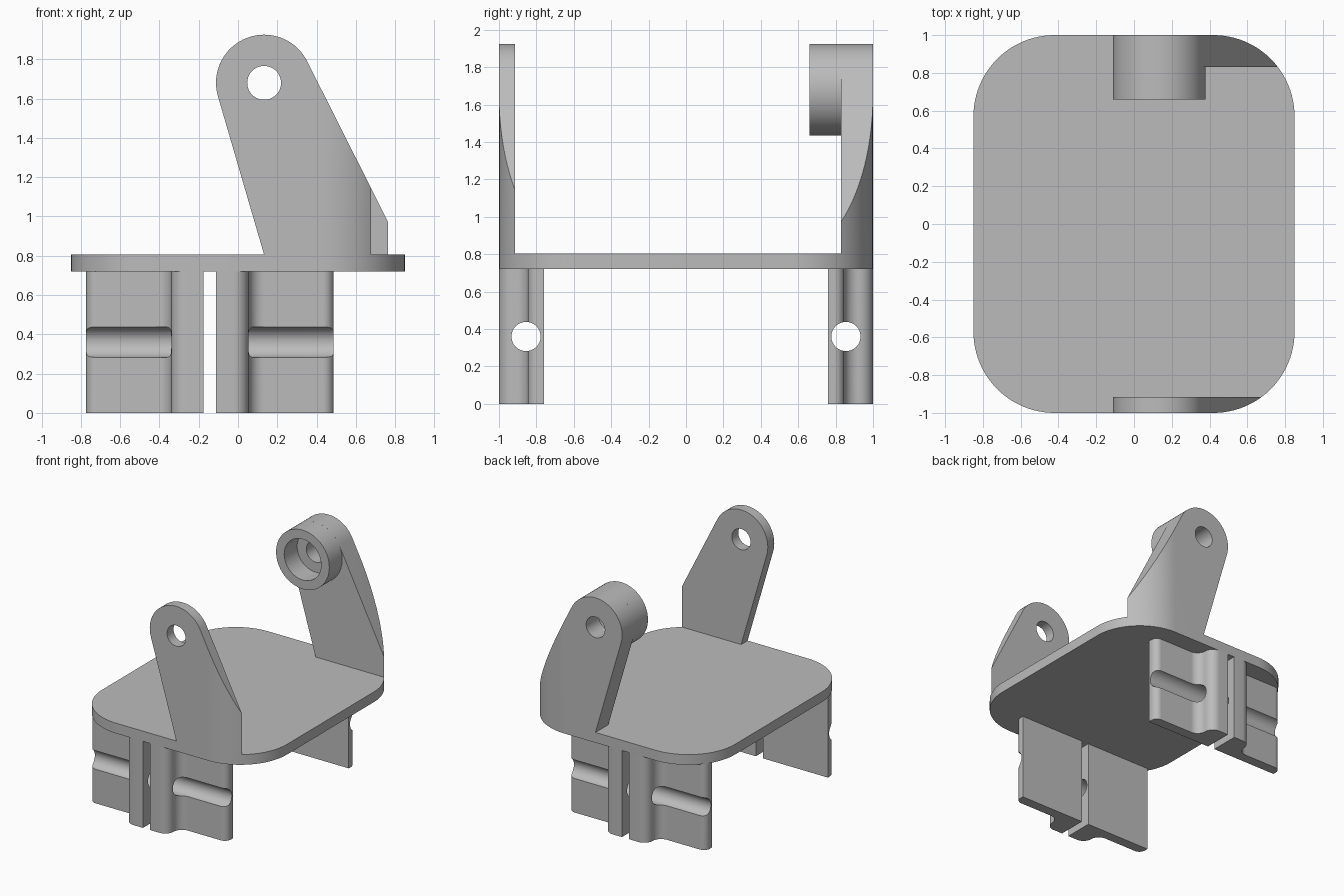
import bpy, bmesh, math
from mathutils import Vector

cube = bpy.data.objects.get("Cube")
if cube:
    bpy.data.objects.remove(cube, do_unlink=True)

grey = bpy.data.materials.new("plain grey")
grey.use_nodes = True
COLOUR = (0.5, 0.5, 0.5, 1)
grey.diffuse_color = COLOUR
grey.node_tree.nodes["Principled BSDF"].inputs["Base Color"].default_value = COLOUR


def arc(cx, cy, r, start, end, steps=12):
    """Points on an arc, angles in degrees."""
    angles = [math.radians(start + (end - start) * i / steps) for i in range(steps + 1)]
    return [(cx + r * math.cos(a), cy + r * math.sin(a)) for a in angles]


def prism(name, outline, low, high, axis="z"):
    """Extrude a flat outline along an axis."""
    place = {"x": lambda u, v, w: (w, u, v),
             "y": lambda u, v, w: (u, w, v),
             "z": lambda u, v, w: (u, v, w)}[axis]
    bm = bmesh.new()
    face = bm.faces.new([bm.verts.new(place(u, v, low)) for u, v in outline])
    top = bmesh.ops.extrude_face_region(bm, geom=[face])["geom"]
    shift = Vector(place(0, 0, high - low))
    bmesh.ops.translate(bm, vec=shift, verts=[g for g in top if isinstance(g, bmesh.types.BMVert)])
    bmesh.ops.recalc_face_normals(bm, faces=bm.faces)
    mesh = bpy.data.meshes.new(name)
    bm.to_mesh(mesh)
    bm.free()
    mesh.materials.append(grey)
    obj = bpy.data.objects.new(name, mesh)
    bpy.context.collection.objects.link(obj)
    return obj


def rod(cx, cy, r, low, high, axis):
    return prism("cutter", arc(cx, cy, r, 0, 360, 64)[:-1], low, high, axis)


def boolean(obj, cutter, operation="DIFFERENCE"):
    """Apply a boolean and discard the cutter."""
    mod = obj.modifiers.new("cut", "BOOLEAN")
    mod.operation, mod.solver, mod.object = operation, "EXACT", cutter
    bpy.context.view_layer.update()
    graph = bpy.context.evaluated_depsgraph_get()
    mesh = bpy.data.meshes.new_from_object(obj.evaluated_get(graph))
    obj.modifiers.clear()
    obj.data = mesh
    bpy.data.objects.remove(cutter, do_unlink=True)


def smooth(obj):
    bpy.ops.object.select_all(action="DESELECT")
    obj.select_set(True)
    bpy.context.view_layer.objects.active = obj
    bpy.ops.object.shade_smooth_by_angle(angle=math.radians(30))


# Base plate with rounded corners
HALF_X, HALF_Y, CORNER = 0.85, 1.0, 0.43
PLATE_LOW, PLATE_TOP = 0.72, 0.805
ix, iy = HALF_X - CORNER, HALF_Y - CORNER
plate_outline = []
for i, (sx, sy) in enumerate([(1, 1), (-1, 1), (-1, -1), (1, -1)]):
    plate_outline += arc(sx * ix, sy * iy, CORNER, 90 * i, 90 * i + 90, 24)
smooth(prism("base_plate", plate_outline, PLATE_LOW, PLATE_TOP))

# Upright arms: round head tangent to a sloping foot, trimmed to the plate outline
HEAD_X, HEAD_Z, HEAD_R, HOLE_R = 0.133, 1.68, 0.245, 0.086
FOOT_LEFT, FOOT_RIGHT = (HEAD_X, PLATE_TOP), (0.765, 0.97)


def tangent(point, side):
    dx, dz = point[0] - HEAD_X, point[1] - HEAD_Z
    return math.degrees(math.atan2(dz, dx) + side * math.acos(HEAD_R / math.hypot(dx, dz)))


arm_outline = arc(HEAD_X, HEAD_Z, HEAD_R, tangent(FOOT_RIGHT, 1), tangent(FOOT_LEFT, -1) + 360, 40)
arm_outline += [FOOT_LEFT, (FOOT_RIGHT[0], PLATE_TOP), FOOT_RIGHT]
for name, low, high in [("front_arm", -1.05, -0.915), ("back_arm", 0.83, 1.05)]:
    arm = prism(name, arm_outline, low, high, "y")
    boolean(arm, prism("cutter", plate_outline, 0.5, 2.5), "INTERSECT")
    boolean(arm, rod(HEAD_X, HEAD_Z, HOLE_R, low - 0.1, high + 0.1, "y"))
    smooth(arm)

# Hollow boss on the inner side of the back arm
boss = rod(HEAD_X, HEAD_Z, HEAD_R, 0.66, 0.83, "y")
boss.name = "back_arm_boss"
boolean(boss, rod(HEAD_X, HEAD_Z, 0.17, 0.6, 0.9, "y"))
smooth(boss)

# Paired legs: thick block by the gap, curving down to a thin flange
MID_X, GAP, REACH = -0.143, 0.032, 0.63
INNER, FLANGE, OUTER, STEP = 0.76, 0.845, 1.0, 0.197
BEND, TIP = (OUTER - FLANGE) / 2, 0.055
leg_outline = [(GAP, INNER), (REACH, INNER)]
leg_outline += arc(REACH - TIP, FLANGE - TIP, TIP, 0, 90)
leg_outline += arc(STEP + BEND, FLANGE + BEND, BEND, 270, 180)
leg_outline += arc(STEP - BEND, OUTER - BEND, BEND, 0, 90)[1:]
leg_outline += [(GAP, OUTER)]
for end, sy in [("front", -1), ("back", 1)]:
    for side, sx in [("left", 1), ("right", -1)]:
        outline = [(MID_X + sx * u, sy * v) for u, v in leg_outline]
        leg = prism(f"{end}_{side}_leg", outline, 0, PLATE_LOW)
        # Pin channel running lengthwise, open along the flange
        boolean(leg, rod(sy * 0.855, 0.36, 0.078, -1, 1, "x"))
        smooth(leg)
